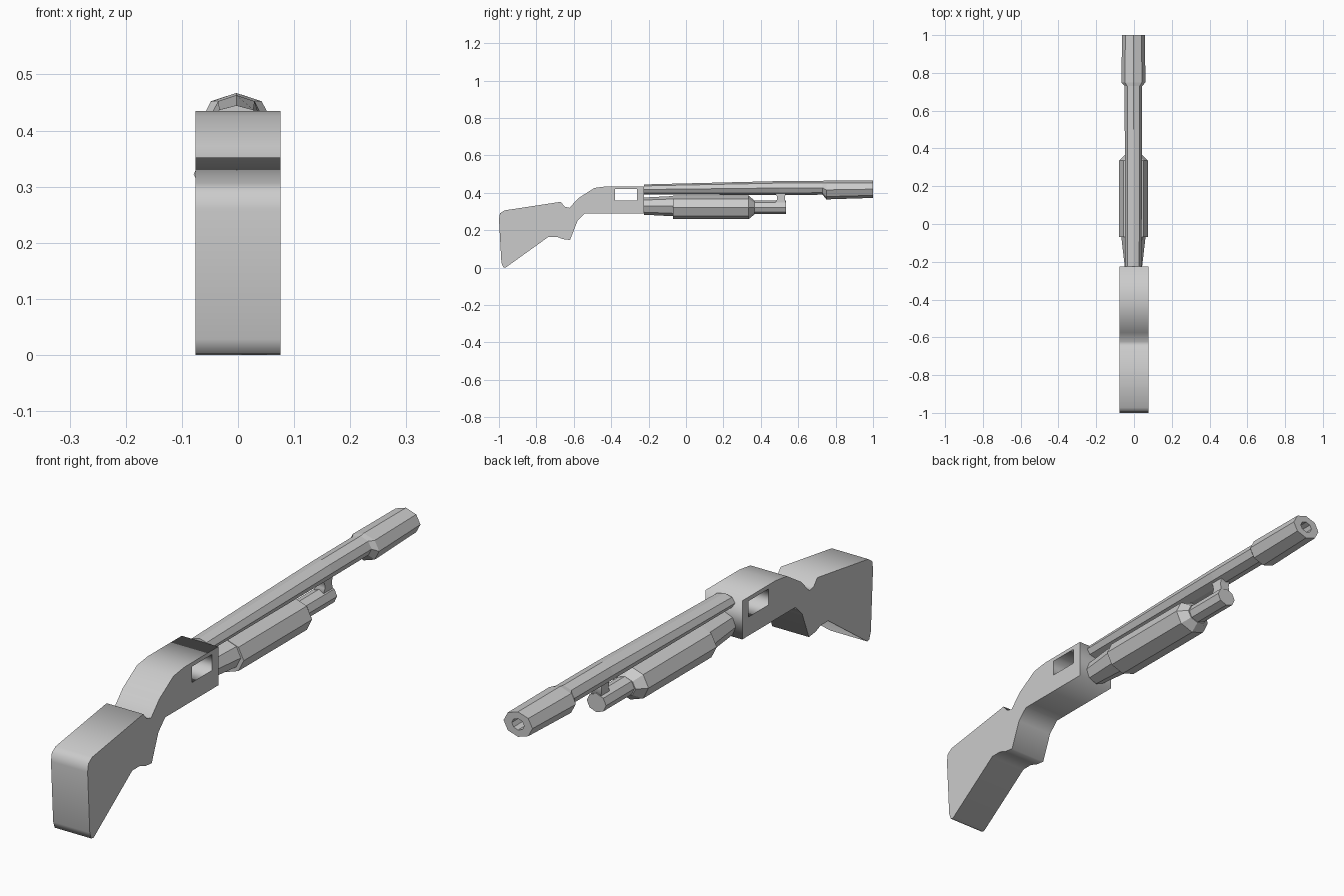
import bpy, bmesh
from math import pi, cos, sin

if "Cube" in bpy.data.objects:
    bpy.data.objects.remove(bpy.data.objects["Cube"])


def plate(name, loops, half_width):
    """Extrude (y, z) outlines sideways; later loops are holes."""
    cu = bpy.data.curves.new(name, 'CURVE')
    cu.dimensions = '2D'
    cu.fill_mode = 'BOTH'
    cu.extrude = half_width
    for pts in loops:
        sp = cu.splines.new('POLY')
        sp.points.add(len(pts) - 1)
        for p, (y, z) in zip(sp.points, pts):
            p.co = (y, z, 0, 1)
        sp.use_cyclic_u = True
    ob = bpy.data.objects.new(name, cu)
    bpy.context.collection.objects.link(ob)
    ob.rotation_euler = (pi / 2, 0, pi / 2)
    bpy.ops.object.select_all(action='DESELECT')
    ob.select_set(True)
    bpy.context.view_layer.objects.active = ob
    bpy.ops.object.convert(target='MESH')
    return ob


def octagon_loft(name, stations, x=-0.003):
    """Eight-sided tube through stations (y, centre z, x radius, z radius)."""
    bm = bmesh.new()
    rings = [[bm.verts.new((x + rx * cos(i * pi / 4), y, cz + rz * sin(i * pi / 4)))
              for i in range(8)] for y, cz, rx, rz in stations]
    for a, b in zip(rings, rings[1:]):
        for i in range(8):
            j = (i + 1) % 8
            bm.faces.new((a[i], a[j], b[j], b[i]))
    bm.faces.new(rings[0])
    bm.faces.new(rings[-1])
    bmesh.ops.recalc_face_normals(bm, faces=bm.faces)
    me = bpy.data.meshes.new(name)
    bm.to_mesh(me)
    bm.free()
    ob = bpy.data.objects.new(name, me)
    bpy.context.collection.objects.link(ob)
    return ob


# Stock and receiver in one slab, with the ejection window cut through
outline = [(-1, 0.26), (-0.995, 0.29), (-0.972, 0.306), (-0.67, 0.352),
           (-0.648, 0.326), (-0.623, 0.32), (-0.575, 0.372), (-0.49, 0.426),
           (-0.425, 0.435), (-0.225, 0.435), (-0.225, 0.29), (-0.5, 0.29),
           (-0.54, 0.29), (-0.58, 0.25), (-0.62, 0.148), (-0.66, 0.153),
           (-0.69, 0.165), (-0.735, 0.165), (-0.965, 0), (-0.978, 0.003),
           (-0.987, 0.028)]
window = [(-0.38, 0.36), (-0.38, 0.42), (-0.263, 0.42), (-0.263, 0.36)]
plate("stock_and_receiver", [outline, window], 0.076)

# Barrel with thicker muzzle and a bore
octagon_loft("barrel", [
    (-0.225, 0.418, 0.043, 0.027), (0.5, 0.426, 0.046, 0.037),
    (0.73, 0.427, 0.046, 0.037), (0.75, 0.416, 0.064, 0.051),
    (1, 0.420, 0.06, 0.047), (1, 0.420, 0.026, 0.021), (0.92, 0.420, 0.026, 0.021)])

# Magazine tube under the barrel
octagon_loft("magazine_tube", [
    (-0.225, 0.329, 0.046, 0.046), (-0.07, 0.329, 0.064, 0.054),
    (0.2, 0.323, 0.04, 0.035), (0.535, 0.323, 0.04, 0.035)])

# Sliding fore-end grip
octagon_loft("pump_grip", [
    (-0.07, 0.322, 0.076, 0.063), (0.335, 0.322, 0.076, 0.063),
    (0.367, 0.322, 0.045, 0.036)])

# Clamp between tube and barrel
plate("barrel_clamp", [[(0.472, 0.335), (0.487, 0.365), (0.485, 0.385), (0.472, 0.402),
                        (0.535, 0.402), (0.528, 0.375), (0.535, 0.335)]], 0.02)
